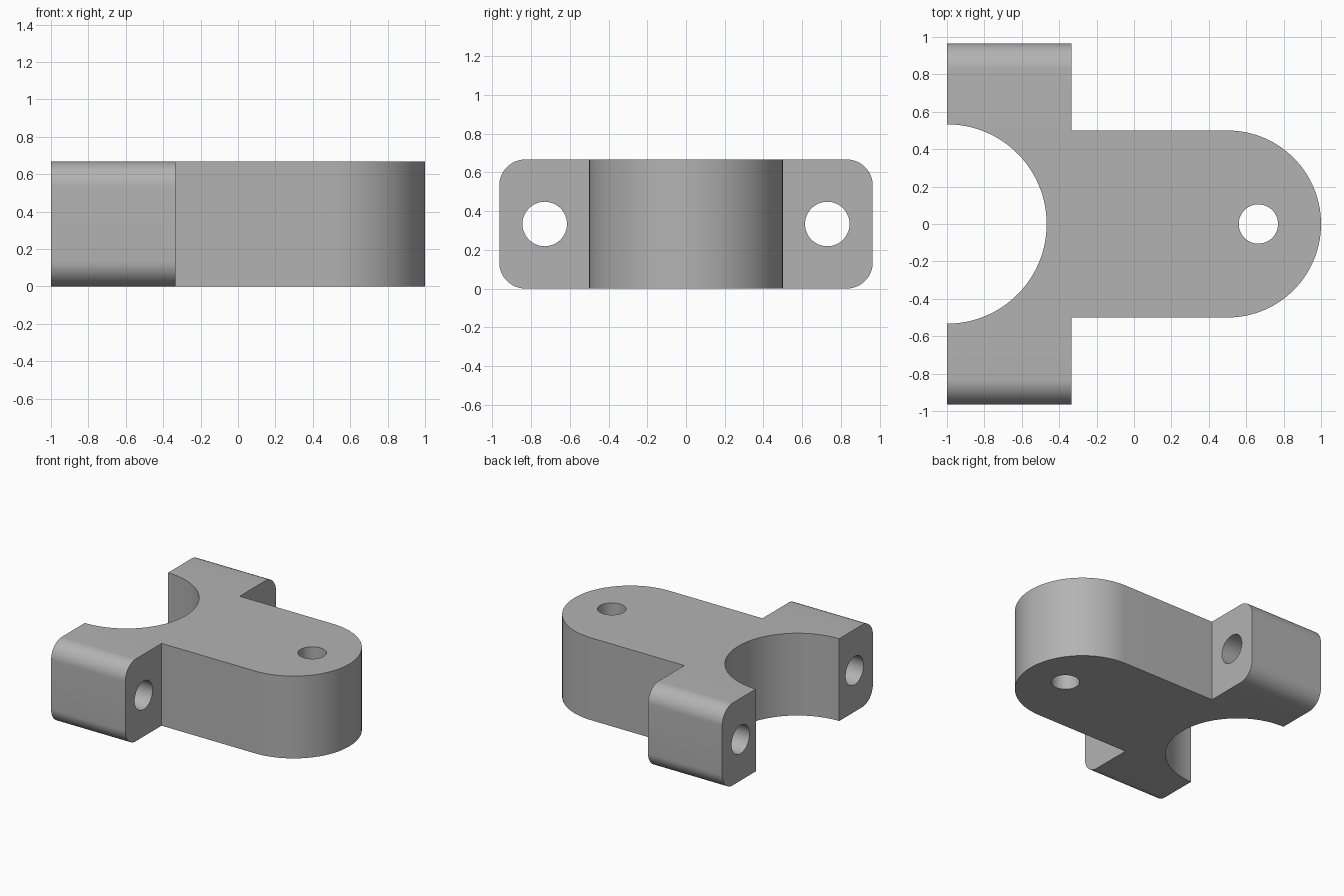
import bpy
import bmesh
from math import cos, sin, pi

default_cube = bpy.data.objects.get("Cube")
if default_cube:
    bpy.data.objects.remove(default_cube, do_unlink=True)

# Main dimensions
HEIGHT = 0.667
MID = HEIGHT / 2
CLAMP_X = (-1.0, -0.335)
CLAMP_HALF = 0.965
CORNER = 0.135
ARM_HALF = 0.5
BORE_R = 0.533
PIN_X, PIN_R = 0.665, 0.105
BOLT_Y, BOLT_R = 0.73, 0.115

grey = bpy.data.materials.new("plain grey")
grey.use_nodes = True
colour = (0.45, 0.45, 0.45, 1)
grey.diffuse_color = colour
grey.node_tree.nodes["Principled BSDF"].inputs["Base Color"].default_value = colour


def arc(cx, cy, r, start, end, steps):
    """Points along a circular arc, both ends included."""
    angles = [start + (end - start) * i / steps for i in range(steps + 1)]
    return [(cx + r * cos(a), cy + r * sin(a)) for a in angles]


def prism(name, profile, axis, low, high):
    """Extrude a closed 2D profile along x (profile in y, z) or z (profile in x, y)."""
    place = {"x": lambda u, v: (low, u, v), "z": lambda u, v: (u, v, low)}[axis]
    shift = {"x": (high - low, 0, 0), "z": (0, 0, high - low)}[axis]
    bm = bmesh.new()
    base = bm.faces.new([bm.verts.new(place(u, v)) for u, v in profile])
    grown = bmesh.ops.extrude_face_region(bm, geom=[base], use_keep_orig=True)
    moved = [g for g in grown["geom"] if isinstance(g, bmesh.types.BMVert)]
    bmesh.ops.translate(bm, verts=moved, vec=shift)
    bmesh.ops.recalc_face_normals(bm, faces=bm.faces)
    mesh = bpy.data.meshes.new(name)
    bm.to_mesh(mesh)
    bm.free()
    mesh.materials.append(grey)
    obj = bpy.data.objects.new(name, mesh)
    bpy.context.collection.objects.link(obj)
    return obj


def circle(cx, cy, r, steps):
    return arc(cx, cy, r, 0, 2 * pi, steps)[:-1]


def combine(target, tool, operation):
    """Apply a boolean and discard the tool."""
    mod = target.modifiers.new(operation.lower(), "BOOLEAN")
    mod.operation = operation
    mod.solver = "EXACT"
    mod.object = tool
    bpy.context.view_layer.objects.active = target
    bpy.ops.object.modifier_apply(modifier=mod.name)
    bpy.data.objects.remove(tool, do_unlink=True)


# Clamp bar with four rounded long edges
cy, low_z, high_z = CLAMP_HALF - CORNER, CORNER, HEIGHT - CORNER
corners = [(cy, high_z), (-cy, high_z), (-cy, low_z), (cy, low_z)]
bar_profile = []
for i, (y, z) in enumerate(corners):
    bar_profile += arc(y, z, CORNER, i * pi / 2, (i + 1) * pi / 2, 16)
bracket = prism("clamp_bracket", bar_profile, "x", *CLAMP_X)

# Arm with a round end
arm_profile = [(-0.7, -ARM_HALF)] + arc(0.5, 0, ARM_HALF, -pi / 2, pi / 2, 64)
arm_profile.append((-0.7, ARM_HALF))
combine(bracket, prism("arm", arm_profile, "z", 0, HEIGHT), "UNION")

# Half-round bore and vertical pin hole
for name, x, r, steps in (("bore", -1, BORE_R, 128), ("pin_hole", PIN_X, PIN_R, 48)):
    combine(bracket, prism(name, circle(x, 0, r, steps), "z", -0.1, 0.8), "DIFFERENCE")

# Bolt holes through both ears
for side in (-1, 1):
    hole = circle(side * BOLT_Y, MID, BOLT_R, 48)
    combine(bracket, prism("bolt_hole", hole, "x", -1.1, -0.2), "DIFFERENCE")

# Smooth curved walls, crisp edges
bpy.ops.object.select_all(action="DESELECT")
bracket.select_set(True)
bpy.context.view_layer.objects.active = bracket
bpy.ops.object.shade_smooth_by_angle(angle=pi / 6)
